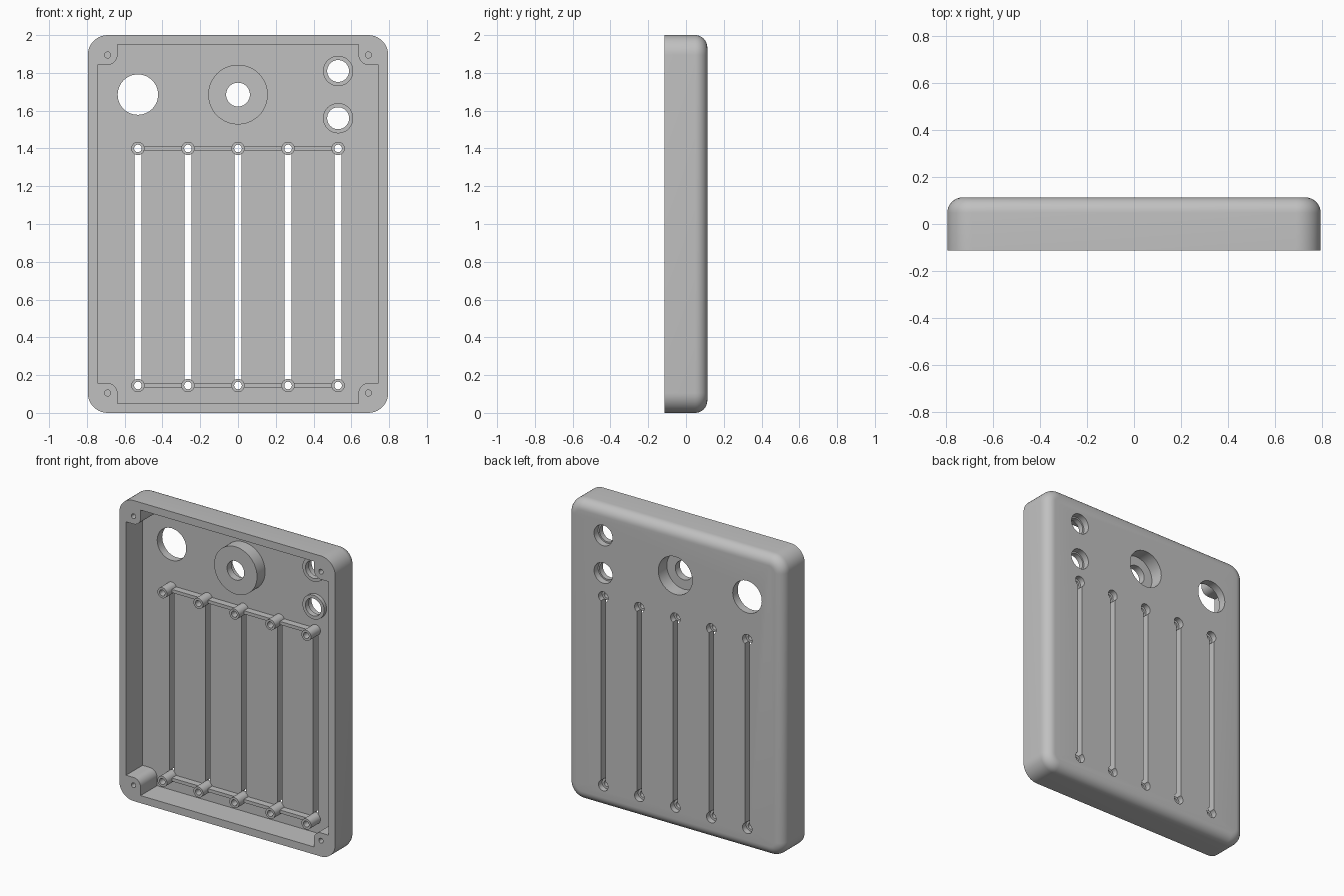
import bpy, bmesh, math
from math import sin, cos, pi

if "Cube" in bpy.data.objects:
    bpy.data.objects.remove(bpy.data.objects["Cube"])

GREY = bpy.data.materials.new("plain grey")
GREY.use_nodes = True
GREY.diffuse_color = (0.53, 0.53, 0.53, 1)
GREY.node_tree.nodes["Principled BSDF"].inputs["Base Color"].default_value = (0.53, 0.53, 0.53, 1)

W, H, FRONT, BACK = 0.795, 1.0, -0.113, 0.113   # half width, half height, faces
FLOOR = 0.06                                    # inner side of the back wall
COLUMNS = [i * 0.265 for i in range(-2, 3)]
ROWS = (0.145, 1.4)
SIDES = (-1, 1)


def make(name, rings, closed=False):
    """Skin rings of points; cap the ends, or join last ring to first."""
    bm = bmesh.new()
    loops = [[bm.verts.new(p) for p in ring] for ring in rings]
    pairs = list(zip(loops, loops[1:]))
    if closed:
        pairs.append((loops[-1], loops[0]))
    else:
        bm.faces.new(loops[0])
        bm.faces.new(loops[-1])
    for a, b in pairs:
        for i in range(len(a)):
            j = (i + 1) % len(a)
            bm.faces.new((a[i], a[j], b[j], b[i]))
    bmesh.ops.recalc_face_normals(bm, faces=bm.faces)
    mesh = bpy.data.meshes.new(name)
    bm.to_mesh(mesh)
    bm.free()
    mesh.materials.append(GREY)
    obj = bpy.data.objects.new(name, mesh)
    bpy.context.collection.objects.link(obj)
    return obj


def circle(x, z, r, y, n=48):
    return [(x + r * cos(2 * pi * i / n), y, z + r * sin(2 * pi * i / n)) for i in range(n)]


def cylinder(name, x, z, r, y0, y1):
    return make(name, [circle(x, z, r, y0), circle(x, z, r, y1)])


def tube(name, x, z, profile):
    """Turned part about the y axis from a closed (radius, y) profile."""
    return make(name, [circle(x, z, r, y) for r, y in profile], closed=True)


def box(name, x0, x1, y0, y1, z0, z1):
    return make(name, [[(x0, y, z0), (x1, y, z0), (x1, y, z1), (x0, y, z1)] for y in (y0, y1)])


def activate(obj):
    bpy.ops.object.select_all(action='DESELECT')
    obj.select_set(True)
    bpy.context.view_layer.objects.active = obj


def cut(target, tool):
    mod = target.modifiers.new("cut", 'BOOLEAN')
    mod.operation, mod.solver, mod.object = 'DIFFERENCE', 'EXACT', tool
    activate(target)
    bpy.ops.object.modifier_apply(modifier=mod.name)
    bpy.data.objects.remove(tool)


def corner_arcs(cx, cz, r, y, flip=False, n=10):
    """Four quarter arcs; flip bulges them inward around corner bosses."""
    pts = []
    for k, (sx, sz) in enumerate(((1, 1), (-1, 1), (-1, -1), (1, -1))):
        arc = [(k + i / n) * pi / 2 for i in range(n + 1)]
        if flip:
            arc = [a + pi for a in reversed(arc)]
        pts.append([(sx * cx + r * cos(a), y, H + sz * cz + r * sin(a)) for a in arc])
    return pts


# Tray body: rounded rectangle with a rolled back edge
R, F = 0.105, 0.065
steps = [(0, FRONT)] + [(F * (1 - cos(a)), BACK - F + F * sin(a))
                        for a in (i * pi / 16 for i in range(9))]
shell = make("tray_shell", [sum(corner_arcs(W - R, H - R, R - d, y), []) for d, y in steps])


# Cavity outline, leaving a rounded screw boss in each corner
def cavity_ring(y):
    w, h, b = W - 0.05, H - 0.05, 0.052
    pts = []
    arcs = corner_arcs(0.69, H - 0.105, b, y, flip=True)
    for k, ((sx, sz), arc) in enumerate(zip(((1, 1), (-1, 1), (-1, -1), (1, -1)), arcs)):
        on_side = (sx * w, y, H + sz * (H - 0.105 - b))
        on_end = (sx * (0.69 - b), y, H + sz * h)
        first, last = (on_side, on_end) if k % 2 == 0 else (on_end, on_side)
        pts += [first] + arc + [last]
    return pts


cut(shell, make("cavity", [cavity_ring(FRONT - 0.1), cavity_ring(FLOOR)]))

# Screw holes in the corner bosses
for sx in SIDES:
    for sz in SIDES:
        cut(shell, cylinder("screw", sx * 0.69, H + sz * 0.895, 0.016, FRONT - 0.05, 0.01))

# Round openings in the back wall
for x, z, r in ((-0.53, 1.685, 0.107), (0, 1.685, 0.125), (0.53, 1.81, 0.068), (0.53, 1.56, 0.068)):
    cut(shell, cylinder("opening", x, z, r, FLOOR - 0.03, BACK + 0.1))

# Long slots ending in round holes
for x in COLUMNS:
    cut(shell, box("slot", x - 0.018, x + 0.018, FLOOR - 0.03, BACK + 0.1, *ROWS))
    for z in ROWS:
        cut(shell, cylinder("slot_end", x, z, 0.035, FLOOR - 0.03, BACK + 0.1))

parts = [shell]

# Large central boss with a deep pocket behind it
parts.append(tube("central_boss", 0, 1.685, [
    (0.158, FLOOR), (0.158, -0.025), (0.063, -0.025),
    (0.063, 0.023), (0.125, 0.023), (0.125, FLOOR)]))

# Two low collars at the upper left
for name, z in (("upper_collar", 1.81), ("lower_collar", 1.56)):
    parts.append(tube(name, 0.53, z, [
        (0.08, FLOOR), (0.08, 0.035), (0.058, 0.035),
        (0.058, 0.07), (0.068, 0.07), (0.068, FLOOR)]))

# Hollow posts at the slot ends, linked by thin ribs
for row, z in zip(("lower", "upper"), ROWS):
    for x in COLUMNS:
        parts.append(tube(row + "_post", x, z, [
            (0.035, 0.075), (0.035, -0.04), (0.02, -0.04), (0.02, 0.075)]))
    for x0, x1 in zip(COLUMNS, COLUMNS[1:]):
        parts.append(box(row + "_rib", x0 + 0.03, x1 - 0.03, 0.015, FLOOR, z - 0.011, z + 0.011))

for part in parts:
    activate(part)
    bpy.ops.object.shade_smooth_by_angle(angle=math.radians(30))
